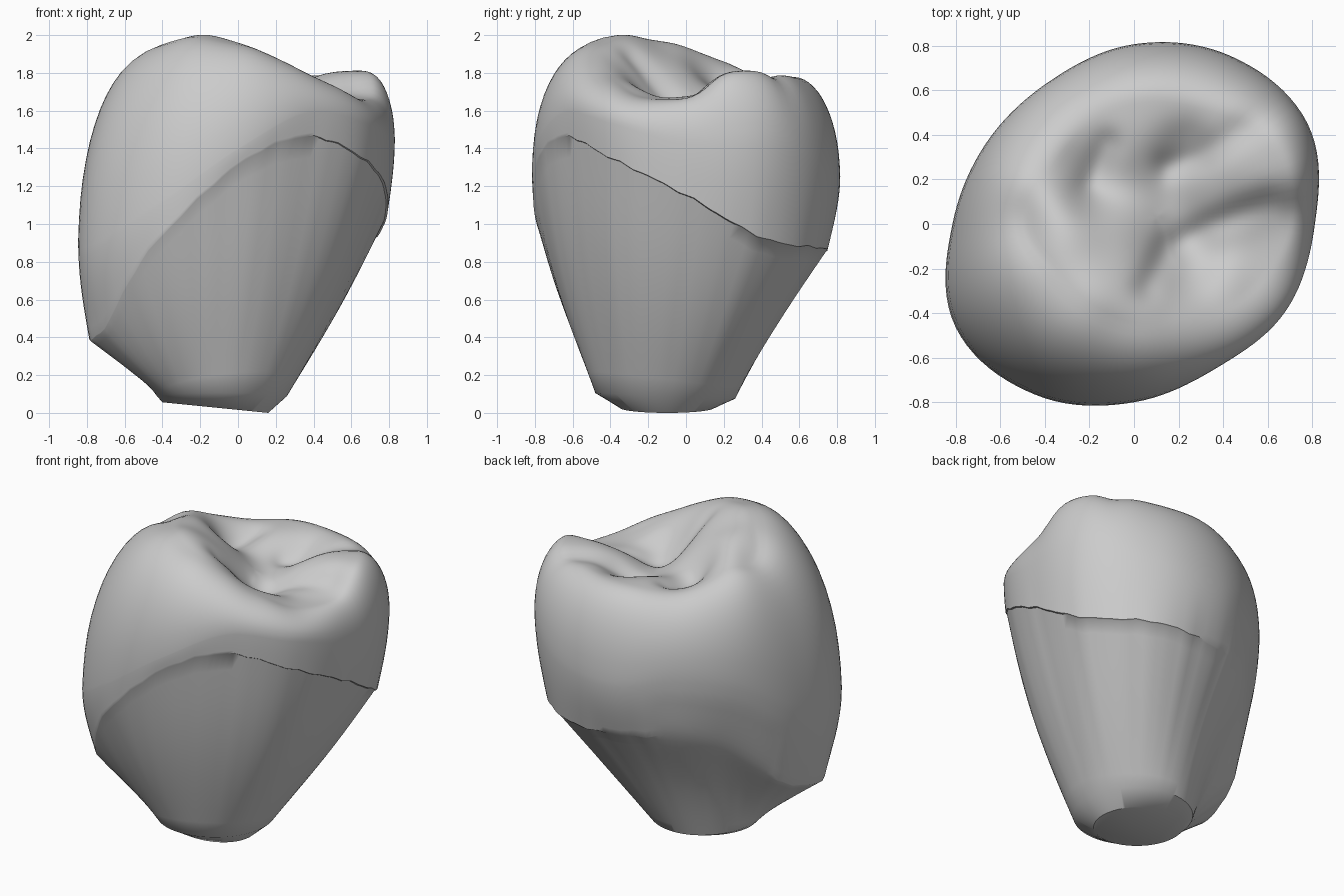
import bpy, bmesh
from math import sin, cos, pi, exp, radians, hypot

cube = bpy.data.objects.get("Cube")
if cube:
    bpy.data.objects.remove(cube)

SEGMENTS = 120

# Outline controls, one value every 30 degrees counter-clockwise from +x
widest_radius = [.812, .9, .87, .807, .745, .755, .815, .925, .885, .80, .745, .785]
widest_height = [1.45, 1.45, 1.3, 1.25, 1.32, 1.25, 1, .88, 1.1, 1.4, 1.6, 1.55]
margin_radius = [.78, .82, .81, .72, .68, .66, .74, .83, .87, .79, .735, .765]
margin_height = [1.15, .92, .87, .86, .88, .75, .46, .42, .9, 1.31, 1.46, 1.34]
crest_radius = [.7, .72, .62, .56, .5, .47, .5, .42, .42, .46, .5, .6]

# Cusps, ridges and pits of the biting surface: x, y, height
landmarks = [
    (-.15, -.33, 2.0), (-.3, -.15, 1.97), (-.38, .08, 1.91), (-.36, .3, 1.81),
    (-.2, .5, 1.76), (.1, .57, 1.78), (.4, .54, 1.79), (.6, .27, 1.81),
    (.45, .25, 1.79), (.68, -.05, 1.66), (.6, -.25, 1.67), (.4, -.35, 1.76),
    (.2, -.42, 1.87), (0, -.4, 1.96), (-.1, -.58, 1.91), (-.4, -.45, 1.91),
    (-.55, -.2, 1.87), (-.56, .05, 1.81), (-.1, -.1, 1.89), (.02, 0, 1.77),
    (.2, -.18, 1.68), (.18, .04, 1.64), (.2, .25, 1.67), (-.18, .22, 1.71),
    (0, .3, 1.75), (.05, .15, 1.69), (.4, .02, 1.69), (.05, -.25, 1.88),
    (.32, .16, 1.74), (0, .43, 1.77)]

# Grooves as start and end points
grooves = [
    ((.17, -.1), (.35, 0)), ((.35, 0), (.6, .1)), ((.15, .26), (.3, .3)),
    ((.3, .3), (.64, .52)), ((.15, -.1), (.06, -.28)), ((-.2, .18), (-.12, .36))]


def around(values, angle):
    """Smooth periodic interpolation of an outline control."""
    f = angle / (2 * pi) * len(values)
    i = int(f)
    t = f - i
    a, b, c, d = (values[(i + k) % len(values)] for k in (-1, 0, 1, 2))
    return b + .5 * t * (c - a + t * (2 * a - 5 * b + 4 * c - d + t * (3 * (b - c) + d - a)))


def segment_distance(x, y, start, end):
    dx, dy = end[0] - start[0], end[1] - start[1]
    t = ((x - start[0]) * dx + (y - start[1]) * dy) / (dx * dx + dy * dy)
    t = min(1, max(0, t))
    return hypot(x - start[0] - t * dx, y - start[1] - t * dy)


def blend(x, y, heights):
    """Gaussian-weighted mean of the landmark heights."""
    weights = [exp(-((x - p[0]) ** 2 + (y - p[1]) ** 2) / .026) for p in landmarks]
    return sum(w * h for w, h in zip(weights, heights)) / sum(weights)


# Adjust the blended heights so the surface passes close to each landmark
heights = [p[2] for p in landmarks]
for _ in range(4):
    errors = [p[2] - blend(p[0], p[1], heights) for p in landmarks]
    heights = [h + e for h, e in zip(heights, errors)]


def biting_height(x, y):
    nearest = min(segment_distance(x, y, *g) for g in grooves)
    return blend(x, y, heights) - .03 * exp(-(nearest / .06) ** 2)


def column(angle):
    """Points from the base disc up the side and over to the centre pit."""
    c, s = cos(angle), sin(angle)
    rw, zw = around(widest_radius, angle), around(widest_height, angle)
    rm, zm = around(margin_radius, angle), around(margin_height, angle)
    rm += .03 * exp(-((angle - radians(200)) / .16) ** 2)
    zm += .004 * sin(angle * 23) + .003 * sin(angle * 37)
    rc = around(crest_radius, angle)
    points = []

    # Flat tilted base and its bevel
    x, y = -.12 + .28 * c, -.1 + .25 * s
    points.append((x, y, .016 - .1 * x))
    bx, by = -.085 + .345 * c, -.11 + .37 * s
    bz = .09 - .015 * s
    points.append((bx, by, bz))

    # Tapered stump up to the margin
    bulge = .01 + .04 * cos(angle - radians(310))
    for k in range(1, 13):
        t = k / 12
        r = bulge * sin(pi * t)
        points.append((bx + (rm * c - bx) * t + r * c,
                       by + (rm * s - by) * t + r * s, bz + (zm - bz) * t))

    # Thin ledge, then the swelling crown wall
    ledge = .002 + .01 * max(0, cos(angle - radians(20)))
    for k in range(9):
        t = k / 9
        r = rm + ledge + (rw - rm - ledge) * sin(t * pi / 2)
        points.append((r * c, r * s, zm + .004 + (zw - zm) * t))

    # Rounded shoulder
    top = biting_height(rc * c, rc * s)
    for k in range(14):
        a = k / 14 * pi / 2
        r = rc + (rw - rc) * cos(a)
        points.append((r * c, r * s, zw + (top - zw) * sin(a)))

    # Biting surface, converging on the pit
    for k in range(26):
        t = k / 26
        x, y = rc * c * (1 - t) + .1 * t, rc * s * (1 - t) + .03 * t
        points.append((x, y, biting_height(x, y)))
    return points


# Skin the columns into one closed shell
bm = bmesh.new()
columns = [[bm.verts.new(p) for p in column(2 * pi * i / SEGMENTS)] for i in range(SEGMENTS)]
pit = bm.verts.new((.1, .03, biting_height(.1, .03)))
for i, left in enumerate(columns):
    right = columns[(i + 1) % SEGMENTS]
    for j in range(len(left) - 1):
        bm.faces.new((left[j], right[j], right[j + 1], left[j + 1]))
    bm.faces.new((left[-1], right[-1], pit))
bm.faces.new([col[0] for col in reversed(columns)])


def soften(verts, rounds):
    for _ in range(rounds):
        bmesh.ops.smooth_vert(bm, verts=verts, factor=.5,
                              use_axis_x=True, use_axis_y=True, use_axis_z=True)


# Soften the crest and biting surface, and the margin where it fades out
soften([v for col in columns for v in col[24:]] + [pit], 2)
soften([v for col in columns[37:58] for v in col[8:20]], 12)
bmesh.ops.recalc_face_normals(bm, faces=bm.faces)

mesh = bpy.data.meshes.new("tooth_crown")
bm.to_mesh(mesh)
bm.free()
crown = bpy.data.objects.new("tooth_crown", mesh)
bpy.context.collection.objects.link(crown)

# Plain grey finish
grey = bpy.data.materials.new("plain_grey")
grey.use_nodes = True
colour = (.6, .6, .6, 1)
grey.diffuse_color = colour
grey.node_tree.nodes["Principled BSDF"].inputs["Base Color"].default_value = colour
mesh.materials.append(grey)

bpy.context.view_layer.objects.active = crown
crown.select_set(True)
bpy.ops.object.shade_smooth_by_angle(angle=radians(40))
